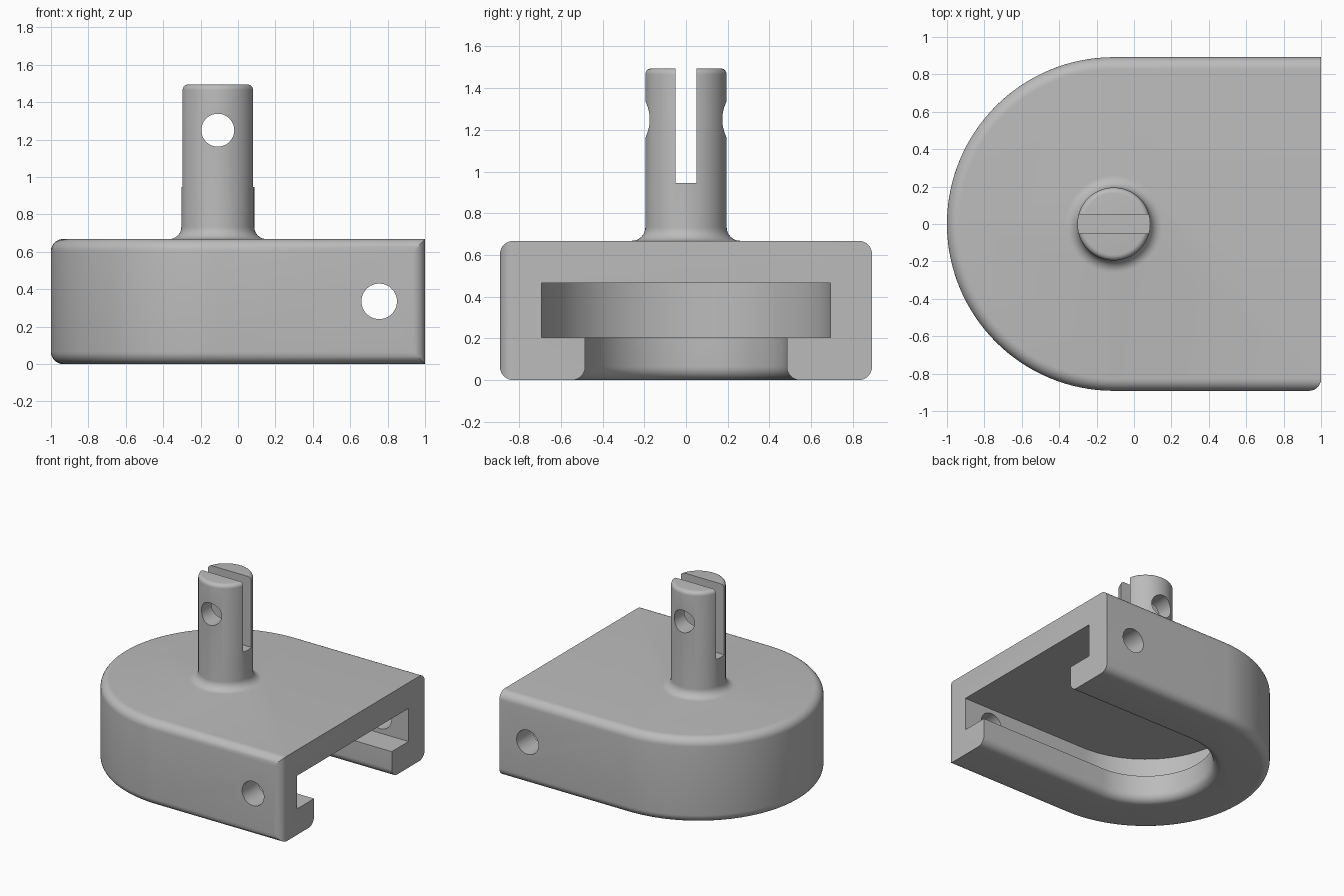
import bpy, bmesh, math

if "Cube" in bpy.data.objects:
    bpy.data.objects.remove(bpy.data.objects["Cube"])

CX = -0.108        # axis of the round end and the post
R = 0.892          # half width of the body
H = 0.668          # body height
F = 0.065          # edge fillet

grey = bpy.data.materials.new("plain grey")
grey.diffuse_color = (0.5, 0.5, 0.5, 1)
grey.use_nodes = True
grey.node_tree.nodes["Principled BSDF"].inputs["Base Color"].default_value = grey.diffuse_color


def loft(name, rings):
    """Skin a stack of equal-length closed rings and cap both ends."""
    bm = bmesh.new()
    loops = [[bm.verts.new(p) for p in ring] for ring in rings]
    n = len(loops[0])
    for a, b in zip(loops, loops[1:]):
        for i in range(n):
            j = (i + 1) % n
            bm.faces.new((a[i], a[j], b[j], b[i]))
    bm.faces.new(loops[0][::-1])
    bm.faces.new(loops[-1])
    bmesh.ops.recalc_face_normals(bm, faces=bm.faces)
    mesh = bpy.data.meshes.new(name)
    bm.to_mesh(mesh)
    bm.free()
    ob = bpy.data.objects.new(name, mesh)
    bpy.context.collection.objects.link(ob)
    mesh.materials.append(grey)
    return ob


def d_ring(r, z, x_end, inset=None):
    """D outline: half circle on the left, straight sides to x_end."""
    pts = [(CX + r * math.cos(a), r * math.sin(a), z)
           for a in (math.pi * (0.5 + i / 64) for i in range(65))]
    if inset is None:
        pts.append((x_end, -r, z))
    else:  # rounded front right corner, mitred into the edge fillets
        start = -math.asin(min(1, max(0.001, (F - inset) / F)))
        for i in range(9):
            a = start * (1 - i / 8)
            pts.append((x_end - F + F * math.cos(a), -R + F + F * math.sin(a), z))
    pts.append((x_end, r, z))
    return pts


def circle(r, z):
    return [(CX + r * math.cos(a), r * math.sin(a), z)
            for a in (2 * math.pi * i / 64 for i in range(64))]


def pin(name, x, z, r):
    """Cylinder along y, used to drill cross holes."""
    return loft(name, [[(x + r * math.cos(2 * math.pi * i / 48), y,
                         z + r * math.sin(2 * math.pi * i / 48))
                        for i in range(48)] for y in (-1.2, 1.2)])


def combine(ob, other, op):
    m = ob.modifiers.new(op, 'BOOLEAN')
    m.operation, m.object, m.solver = op, other, 'EXACT'
    bpy.context.view_layer.objects.active = ob
    bpy.ops.object.modifier_apply(modifier=m.name)
    bpy.data.objects.remove(other)


# quarter-round steps: (inset, height) from flat face to side wall
steps = [(F * (1 - math.sin(t)), F * (1 - math.cos(t)))
         for t in (math.pi / 2 * i / 8 for i in range(9))]

# body with filleted top and bottom edges
profile = [(d, z) for d, z in steps] + [(d, H - z) for d, z in reversed(steps)]
body = loft("slotted_body", [d_ring(R - d, z, 1.0, d) for d, z in profile])

# post with flared foot and rounded tip
PR, TOP, TIP = 0.195, 1.495, 0.03
post_profile = [(PR + F, 0.58)] + [(PR + F - d, H + z) for d, z in
                                   ((F - s, h) for s, h in steps)]
post_profile += [(PR - TIP * (1 - math.cos(t)), TOP - TIP * (1 - math.sin(t)))
                 for t in (math.pi / 2 * i / 6 for i in range(7))]
post = loft("post", [circle(r, z) for r, z in post_profile])

# slit across the post tip and its cross hole
slit = loft("slit_cutter", [[(CX - 0.4, -0.05, z), (CX + 0.4, -0.05, z),
                             (CX + 0.4, 0.05, z), (CX - 0.4, 0.05, z)]
                            for z in (0.945, 1.7)])
combine(post, slit, 'DIFFERENCE')
combine(post, pin("post_hole_cutter", CX, 1.25, 0.088), 'DIFFERENCE')

# T-shaped slot: wide upper channel, narrower mouth with rounded lip
wide = loft("channel_cutter", [d_ring(0.692, z, 1.2) for z in (0.205, 0.465)])
combine(body, wide, 'DIFFERENCE')
mouth_profile = [(F, -0.05)] + steps + [(0, 0.3)]
mouth = loft("mouth_cutter", [d_ring(0.483 + d, z, 1.2) for d, z in mouth_profile])
combine(body, mouth, 'DIFFERENCE')

# cross hole through both side walls
combine(body, pin("side_hole_cutter", 0.755, 0.335, 0.095), 'DIFFERENCE')

# join post to body and smooth the curved surfaces
combine(body, post, 'UNION')
bpy.ops.object.select_all(action='DESELECT')
body.select_set(True)
bpy.context.view_layer.objects.active = body
bpy.ops.object.shade_smooth_by_angle(angle=math.radians(30))
